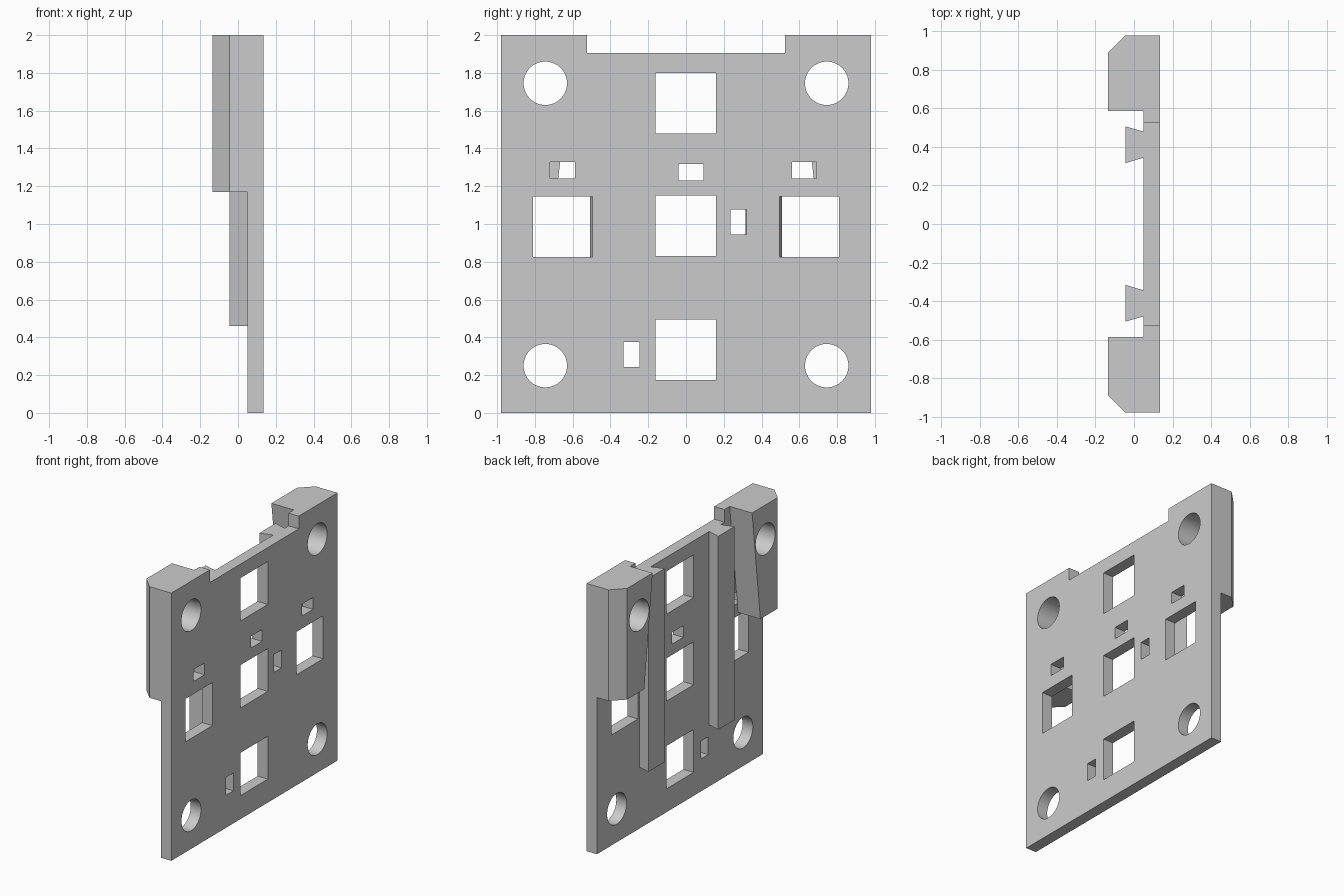
import bpy
import bmesh
import math
from mathutils import Matrix

cube = bpy.data.objects.get("Cube")
if cube:
    bpy.data.objects.remove(cube, do_unlink=True)

grey = bpy.data.materials.new("plain grey")
grey.use_nodes = True
colour = (0.6, 0.6, 0.6, 1)
grey.diffuse_color = colour
grey.node_tree.nodes["Principled BSDF"].inputs["Base Color"].default_value = colour

BACK, FACE = 0.05, 0.135      # plate thickness along x
RAIL, PAD = -0.045, -0.135    # outer x of the rails and the corner blocks
HALF, TOP = 0.98, 2.0


def loft(bm, lower, upper):
    """Closed solid between two outlines with the same point count."""
    a = [bm.verts.new(p) for p in lower]
    b = [bm.verts.new(p) for p in upper]
    bm.faces.new(a)
    bm.faces.new(b)
    n = len(a)
    for i in range(n):
        j = (i + 1) % n
        bm.faces.new((a[i], a[j], b[j], b[i]))


def extrude_x(bm, outline, x0, x1):
    loft(bm, [(x0, y, z) for y, z in outline], [(x1, y, z) for y, z in outline])


def box(bm, y0, y1, z0, z1):
    """Box cutter passing right through the part."""
    extrude_x(bm, [(y0, z0), (y1, z0), (y1, z1), (y0, z1)], -0.3, 0.3)


def round_hole(bm, y, z):
    m = Matrix.Translation((0, y, z)) @ Matrix.Rotation(math.pi / 2, 4, "Y")
    bmesh.ops.create_cone(bm, cap_ends=True, segments=64, radius1=0.115,
                          radius2=0.115, depth=0.6, matrix=m)


def finish(bm, name):
    bmesh.ops.recalc_face_normals(bm, faces=bm.faces)
    mesh = bpy.data.meshes.new(name)
    bm.to_mesh(mesh)
    bm.free()
    mesh.materials.append(grey)
    obj = bpy.data.objects.new(name, mesh)
    bpy.context.collection.objects.link(obj)
    return obj


def cut(obj, cutter_bm):
    cutter = finish(cutter_bm, "hole_cutter")
    cutter.hide_render = True
    mod = obj.modifiers.new("holes", "BOOLEAN")
    mod.operation, mod.solver, mod.object = "DIFFERENCE", "EXACT", cutter
    bpy.ops.object.select_all(action="DESELECT")
    bpy.context.view_layer.objects.active = obj
    obj.select_set(True)
    bpy.ops.object.modifier_apply(modifier=mod.name)
    bpy.data.objects.remove(cutter, do_unlink=True)
    bpy.ops.object.shade_smooth_by_angle(angle=math.radians(30))


# Plate with a notched top edge
bm = bmesh.new()
extrude_x(bm, [(-HALF, 0), (HALF, 0), (HALF, TOP), (0.525, TOP), (0.525, 1.905),
               (-0.525, 1.905), (-0.525, TOP), (-HALF, TOP)], BACK, FACE)
plate = finish(bm, "plate")

# Openings in the plate
holes = bmesh.new()
for z in (0.175, 0.83, 1.48):
    box(holes, -0.162, 0.16, z, z + 0.32)
for y in (-0.81, 0.495):
    box(holes, y, y + 0.315, 0.825, 1.146)
for y, z in ((-0.72, 1.24), (-0.04, 1.23), (0.56, 1.24)):
    box(holes, y, y + 0.132, z, z + 0.088)
for y, z in ((-0.332, 0.243), (0.235, 0.945)):
    box(holes, y, y + 0.085, z, z + 0.133)
for y in (-0.745, 0.745):
    for z in (0.25, 1.745):
        round_hole(holes, y, z)
cut(plate, holes)

for side, label in ((1, "rear"), (-1, "front")):
    # Dovetail rail
    bm = bmesh.new()
    section = [(BACK, 0.345), (BACK, 0.48), (RAIL, 0.507), (RAIL, 0.316)]
    loft(bm, [(x, side * y, 0.46) for x, y in section],
         [(x, side * y, 1.905) for x, y in section])
    finish(bm, label + "_rail")

    # Chamfered corner block with a sloping inner side
    bm = bmesh.new()

    def outline(inner, z):
        section = [(BACK, inner), (BACK, HALF), (RAIL, HALF),
                   (PAD, HALF - 0.09), (PAD, inner)]
        return [(x, side * y, z) for x, y in section]

    loft(bm, outline(0.685, 1.17), outline(0.587, TOP))
    block = finish(bm, label + "_corner_block")
    holes = bmesh.new()
    round_hole(holes, side * 0.745, 1.745)
    cut(block, holes)
